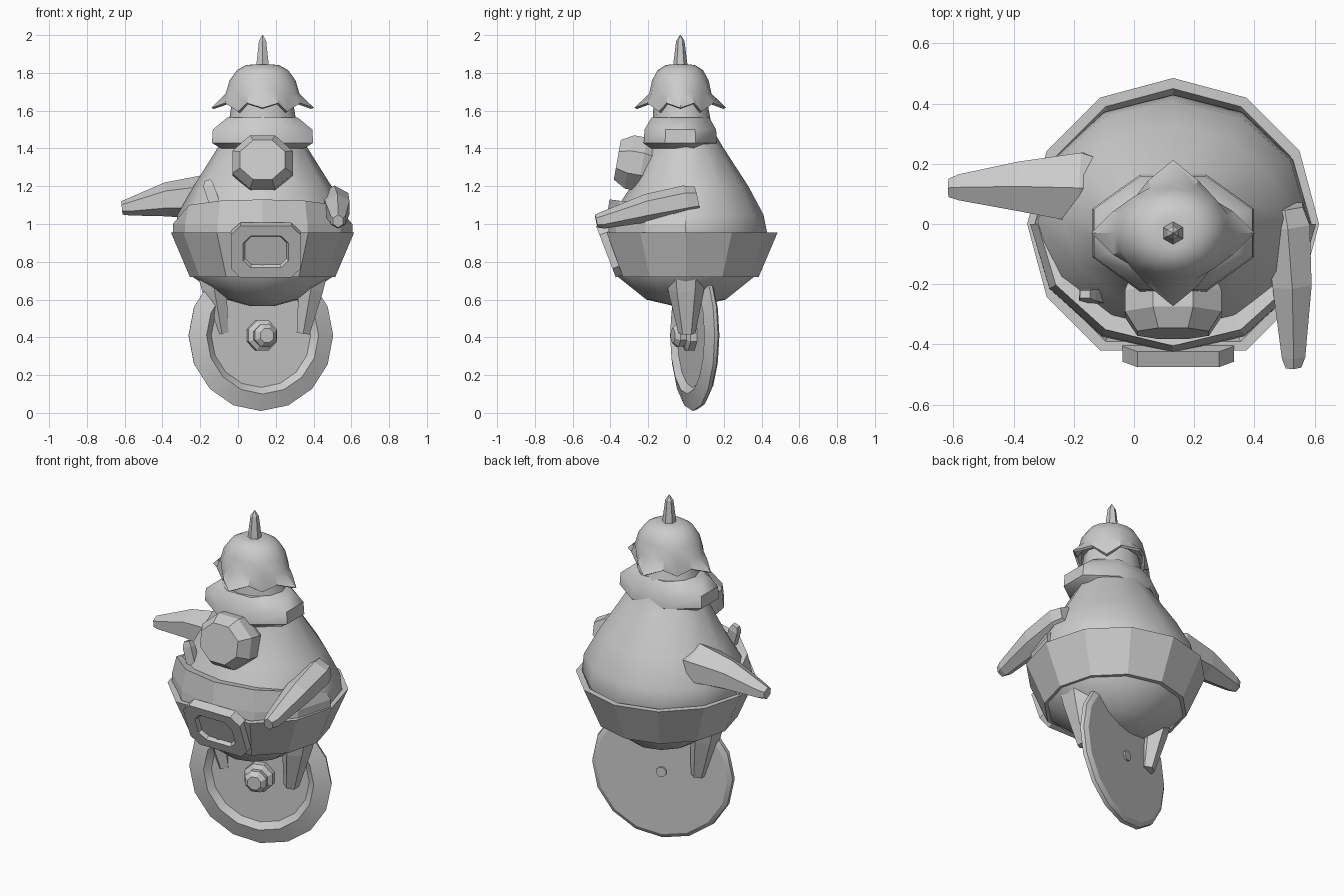
import bpy, bmesh, math
from mathutils import Vector

if "Cube" in bpy.data.objects:
    bpy.data.objects.remove(bpy.data.objects["Cube"])

CX = 0.13  # body axis in x


def loft(name, rings, loc=(0, 0, 0), rot=(0, 0, 0), smooth=None, closed=False):
    """Skin equal-length point rings; cap the ends, or join last to first."""
    bm = bmesh.new()
    rows = [[bm.verts.new(p) for p in r] for r in rings]
    n = len(rows[0])
    pairs = list(zip(rows, rows[1:])) + ([(rows[-1], rows[0])] if closed else [])
    for a, b in pairs:
        for i in range(n):
            j = (i + 1) % n
            bm.faces.new((a[i], a[j], b[j], b[i]))
    if not closed:
        bm.faces.new(rows[0])
        bm.faces.new(rows[-1])
    bmesh.ops.recalc_face_normals(bm, faces=bm.faces)
    me = bpy.data.meshes.new(name)
    bm.to_mesh(me)
    bm.free()
    ob = bpy.data.objects.new(name, me)
    bpy.context.collection.objects.link(ob)
    ob.location = loc
    ob.rotation_euler = [math.radians(a) for a in rot]
    if smooth:
        bpy.ops.object.select_all(action='DESELECT')
        ob.select_set(True)
        bpy.context.view_layer.objects.active = ob
        bpy.ops.object.shade_smooth_by_angle(angle=math.radians(smooth))
    return ob


def ellipse(n, z, rx, ry=None, cx=0, cy=0, off=0.0):
    ry = rx if ry is None else ry
    return [(cx + rx * math.cos(2 * math.pi * (i + off) / n),
             cy + ry * math.sin(2 * math.pi * (i + off) / n), z) for i in range(n)]


def limb(name, sections, n=6):
    """Tapered limb through (centre, width, height) sections."""
    pts = [Vector(s[0]) for s in sections]
    d = (pts[-1] - pts[0]).normalized()
    ref = Vector((0, 0, 1)) if abs(d.z) < 0.8 else Vector((0, 1, 0))
    side = d.cross(ref).normalized()
    up = side.cross(d)
    rings = []
    for c, (_, w, h) in zip(pts, sections):
        rings.append([c + side * w * math.cos(2 * math.pi * (i + .5) / n)
                      + up * h * math.sin(2 * math.pi * (i + .5) / n) for i in range(n)])
    return loft(name, rings)


# Round body rising to a narrow neck: z, rx, ry, centre y
body = [(.565, .06, .06, 0), (.60, .19, .21, 0), (.72, .37, .36, 0), (.95, .46, .43, 0),
        (1.05, .45, .40, .01), (1.2, .365, .31, .02), (1.4, .24, .20, .0),
        (1.5, .185, .16, -.02), (1.66, .16, .14, -.03)]
loft("body", [ellipse(12, z, rx, ry, CX, cy) for z, rx, ry, cy in body], smooth=40)


# Flared belt, flattened where the buckle sits
def belt_ring(z, r):
    return [(x, max(y, -r * .866), zz) for x, y, zz in ellipse(12, z, r, r, CX)]


loft("belt", [belt_ring(.72, .385), belt_ring(.955, .485), belt_ring(.955, .45),
              belt_ring(.72, .35)], closed=True)

# Front lip of the coat, a half band above the belt
lip = []
for i in range(7):
    a = math.pi + math.pi * i / 6
    c, s = math.cos(a), math.sin(a)
    e = abs(s) ** .5
    top = 1.03 + .10 * e
    lip.append([(CX + r * c, k * s, z) for r, k, z in
                ((.475, .43, .94), (.475, .425, 1.0), (.45, .405, top), (.40, .35, top - .01),
                 (.40, .35, .94))])
loft("coat_lip", lip)


# Buckle plate with recessed centre
def octagon(w, h, c, z):
    return [(w, h - c, z), (w - c, h, z), (c - w, h, z), (-w, h - c, z),
            (-w, c - h, z), (c - w, -h, z), (w - c, -h, z), (w, c - h, z)]


loft("buckle", [octagon(.185, .145, .05, -.035), octagon(.185, .145, .05, .02),
                octagon(.12, .09, .04, .02), octagon(.11, .08, .035, 0)],
     loc=(.147, -.405, .86), rot=(111, 0, 0))

# Faceted round clasp on the chest
loft("chest_ball", [ellipse(8, z, r * 1.12, r, off=.5) for r, z in
                    ((.13, -.12), (.155, -.05), (.155, .02), (.115, .085))],
     loc=(CX, -.28, 1.325), rot=(80, 0, 0))

# Thick collar
loft("collar", [ellipse(8, z, rx, ry, CX, -.03, .5) for z, rx, ry in
                ((1.40, .24, .18), (1.43, .29, .21), (1.50, .285, .205), (1.565, .20, .165))],
     smooth=45)

# Helmet: dome rings, then a brim with four pointed flaps
helmet = [ellipse(16, z, rx, ry, CX, -.03) for z, rx, ry in
          ((1.845, .05, .05), (1.84, .09, .08), (1.815, .135, .12), (1.76, .175, .15),
           (1.69, .195, .165))]
kinds = [(.272, .243, 1.615), (.215, .19, 1.64), (.185, .16, 1.595), (.215, .19, 1.64)]
for inset in (0, .015):
    ring = []
    for i in range(16):
        a = math.pi * i / 8
        rx, ry, z = kinds[i % 4]
        ring.append((CX + (rx - inset) * math.cos(a), -.03 + (ry - inset) * math.sin(a),
                     z - inset * .4))
    helmet.append(ring)
helmet.append(ellipse(16, 1.675, .175, .15, CX, -.03))
loft("helmet", helmet, smooth=35)
loft("helmet_spike", [ellipse(6, z, r, r, CX, -.03, .5) for z, r in
                      ((1.82, .04), (1.85, .037), (1.97, .022), (2.0, .002))])

# Arms: one stretched to the side, one reaching forward
limb("left_arm", [((-.615, .12, 1.085), .035, .035), ((-.58, .122, 1.09), .05, .045),
                  ((-.38, .125, 1.13), .095, .09), ((-.17, .12, 1.14), .135, .12),
                  ((-.08, .12, 1.14), .10, .09)])
limb("right_arm", [((.53, -.475, 1.015), .03, .035), ((.53, -.44, 1.02), .045, .045),
                   ((.525, -.2, 1.085), .075, .075), ((.51, .0, 1.125), .085, .08),
                   ((.50, .06, 1.13), .07, .07)])

# Small handle tucked behind the coat lip
limb("tucked_handle", [((-.10, -.25, 1.04), .04, .028), ((-.155, -.235, 1.20), .04, .028),
                       ((-.163, -.233, 1.23), .025, .018)], n=4)

# Pair of short tapering legs
for name, s in (("left_leg", -1), ("right_leg", 1)):
    limb(name, [((CX + s * .27, 0, .76), .09, .11), ((CX + s * .255, 0, .65), .075, .095),
                ((CX + s * .215, .005, .42), .04, .045)])

# Dished wheel, turned slightly, with a stepped hub
wheel_pos, wheel_rot = (.12, .04, .41), (90, 0, 17)
loft("wheel", [ellipse(16, z, r, off=0) for r, z in
               ((.37, -.03), (.395, -.015), (.40, .005), (.31, .035), (.275, .005))],
     loc=wheel_pos, rot=wheel_rot, smooth=25)
loft("wheel_hub", [ellipse(8, z, r, off=.5) for r, z in
                   ((.03, -.04), (.03, 0), (.085, 0), (.085, .04), (.06, .055),
                    (.065, .09), (.04, .115))],
     loc=wheel_pos, rot=wheel_rot)
